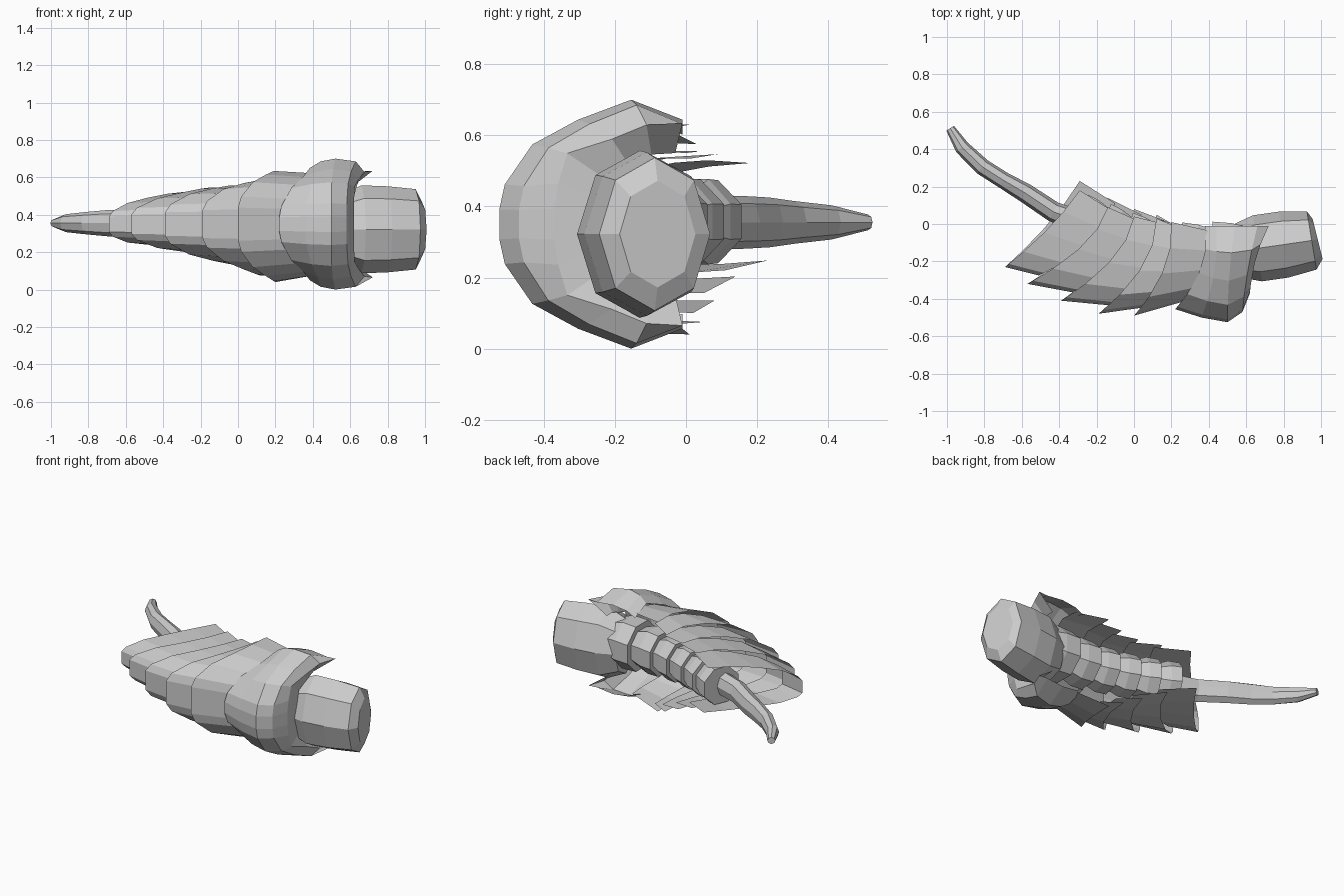
import bpy, bmesh, math
from mathutils import Vector

if "Cube" in bpy.data.objects:
    bpy.data.objects.remove(bpy.data.objects["Cube"])

ZC = 0.35  # height of the mirror plane

grey = bpy.data.materials.new("plain grey")
grey.diffuse_color = (0.6, 0.6, 0.6, 1)
grey.use_nodes = True
grey.node_tree.nodes["Principled BSDF"].inputs["Base Color"].default_value = grey.diffuse_color


def finish(name, bm):
    me = bpy.data.meshes.new(name)
    bm.to_mesh(me)
    bm.free()
    me.materials.append(grey)
    ob = bpy.data.objects.new(name, me)
    bpy.context.collection.objects.link(ob)
    return ob


def tube(name, rings, zc=ZC, sides=8, turn=0.0):
    """Closed faceted tube through (x, y, in-plane radius, z radius) stations."""
    bm = bmesh.new()
    loops = []
    for i, (x, y, ry, rz) in enumerate(rings):
        a, b = rings[max(i - 1, 0)], rings[min(i + 1, len(rings) - 1)]
        t = Vector((b[0] - a[0], b[1] - a[1])).normalized()
        loop = []
        for k in range(sides):
            ang = 2 * math.pi * (k + turn) / sides
            s = ry * math.cos(ang)
            loop.append(bm.verts.new((x - t.y * s, y + t.x * s,
                                      zc + rz * math.sin(ang))))
        loops.append(loop)
    for p, q in zip(loops, loops[1:]):
        for k in range(sides):
            m = (k + 1) % sides
            bm.faces.new((p[k], p[m], q[m], q[k]))
    bm.faces.new(loops[0])
    bm.faces.new(loops[-1])
    bmesh.ops.recalc_face_normals(bm, faces=bm.faces[:])
    return finish(name, bm)


# U-shaped shell sections: (position from ridge to open end, width)
PLATE = [(0, .3), (.04, .5), (.2, .77), (.45, .92), (.72, 1), (1, 1)]
COLLAR = [(0, .12), (.03, .32), (.18, .64), (.43, .84), (.72, 1), (1, .84)]
RIM = [(0, .15), (.03, .4), (.1, .7), (.45, .84), (.72, .98), (1, 1)]


def shell(name, edges):
    """Open plate through edges: section, ridge x, y, open end x, y, width,
    bow, rise of the open end, twist of the open end."""
    bm = bmesh.new()
    rows = []
    for sec, dx, dy, vx, vy, w, bow, rise, twist in edges:
        def point(t, f, s):
            return bm.verts.new((dx + (vx - dx) * t + bow * 4 * t * (1 - t),
                                 dy + (vy - dy) * t - s * twist * t,
                                 ZC + rise * t + s * w * f))
        rows.append([point(t, f, 1) for t, f in reversed(sec)] +
                    [point(t, f, -1) for t, f in sec])
    for p, q in zip(rows, rows[1:]):
        for k in range(len(p) - 1):
            bm.faces.new((p[k], p[k + 1], q[k + 1], q[k]))
    # make the outside face outwards
    bm.normal_update()
    mid = Vector((sum(v.co.x for v in bm.verts) / len(bm.verts), 0, ZC))
    if sum(f.normal.dot(f.calc_center_median() - mid) for f in bm.faces) < 0:
        bmesh.ops.reverse_faces(bm, faces=bm.faces[:])
    return finish(name, bm)


# Blunt head
tube("head", [(.54, -.145, .14, .18), (.66, -.13, .178, .235),
              (.80, -.11, .178, .23), (.95, -.088, .158, .215),
              (.982, -.080, .11, .15)], zc=.322)

# Jointed inner body: overlapping flared segments along a curved path
path = [(.62, -.14, .165), (.42, -.14, .15), (.25, -.13, .14), (.10, -.10, .135),
        (-.04, -.06, .132), (-.17, -.005, .13), (-.29, .045, .125)]
for i, ((ax, ay, ar), (bx, by, br)) in enumerate(zip(path, path[1:])):
    mx, my = (ax + bx) / 2, (ay + by) / 2
    tube(f"body_segment_{i + 1}", [(ax, ay, ar * .8, ar * .8),
                                   (mx, my, ar * .95, ar),
                                   (bx, by, ar, ar * .97)], zc=.357, turn=.5)

# Long curved tail
tube("tail", [(-.22, -.01, .06, .08), (-.43, .065, .055, .077), (-.58, .165, .052, .074),
              (-.70, .235, .045, .07), (-.81, .305, .045, .06),
              (-.92, .41, .04, .048), (-.983, .512, .024, .022)], zc=.355)

# Large collar plate, open rim at the front and inward lip
shell("collar_plate", [(COLLAR, .22, -.455, .38, -.01, .30, .06, 0, 0),
                       (COLLAR, .36, -.50, .44, -.01, .335, .03, 0, 0),
                       (COLLAR, .50, -.525, .54, -.01, .35, -.01, 0, 0),
                       (COLLAR, .58, -.47, .66, -.01, .335, -.01, 0, 0),
                       (RIM, .62, -.37, .72, -.01, .285, -.02, 0, 0),
                       (RIM, .62, -.27, .60, -.03, .20, 0, 0, 0)])

# Overlapping back plates, each tucked under the one before
rears = [(.22, -.455, .38, -.01, .30, .06, 0, 0),
         (0, -.49, .20, .01, .295, .06, -.015, 0),
         (-.19, -.48, .12, .04, .25, .08, -.025, .01),
         (-.39, -.41, .00, .06, .21, .08, -.005, .02),
         (-.57, -.32, -.14, .115, .172, .08, .025, .025),
         (-.69, -.23, -.29, .205, .137, .03, .035, .025)]
for i, (prev, rear) in enumerate(zip(rears, rears[1:])):
    dx, dy, vx, vy, w, bow, rise, twist = prev
    front = (PLATE, dx + .06, dy + .045, vx + .04, vy - .03, w * .9, bow, rise, twist)
    shell(f"back_plate_{i + 1}", [front, (PLATE,) + rear])
